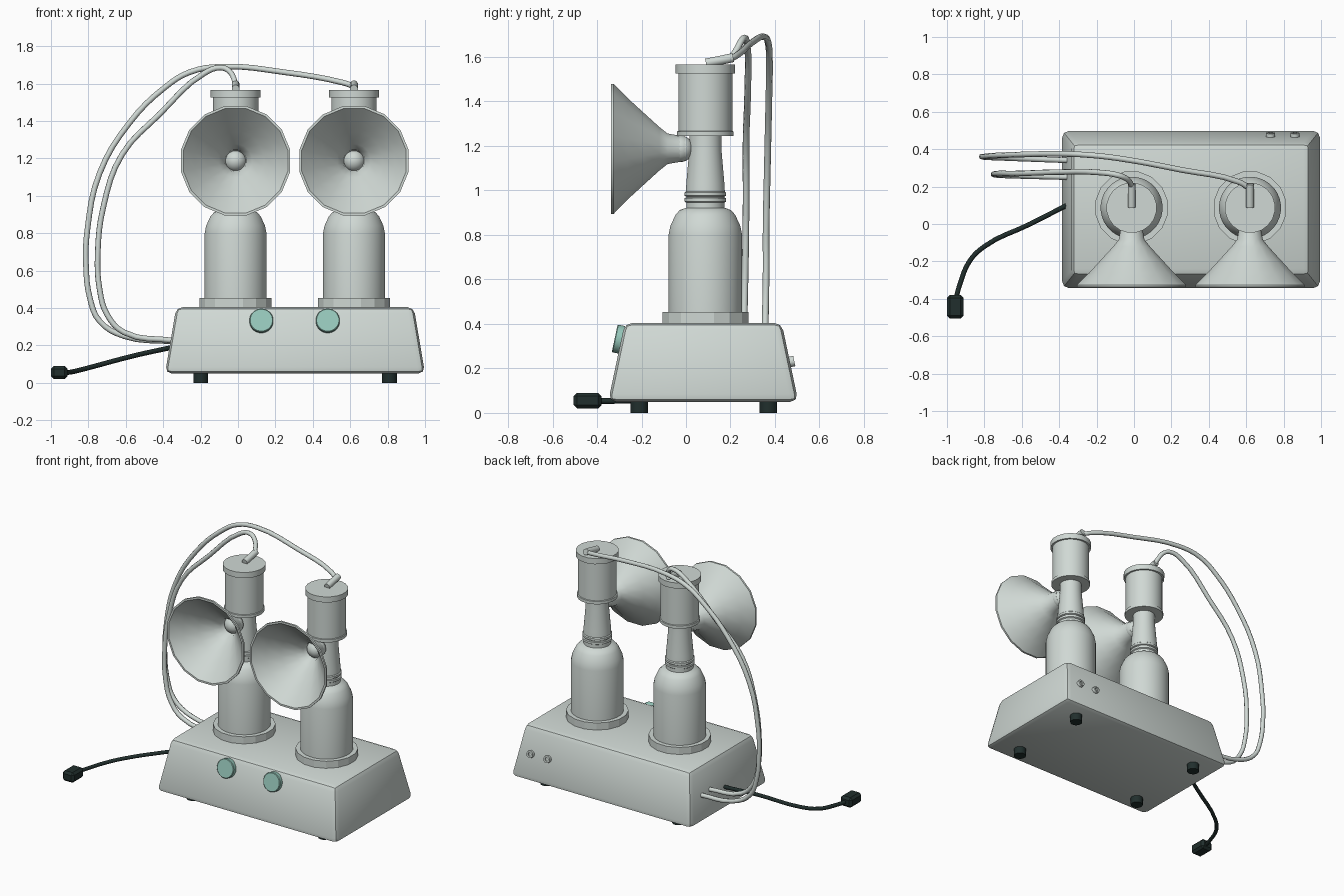
import bpy, bmesh, math
from mathutils import Vector, Matrix

if "Cube" in bpy.data.objects:
    bpy.data.objects.remove(bpy.data.objects["Cube"])


def material(name, rgb):
    m = bpy.data.materials.new(name)
    m.diffuse_color = (*rgb, 1)
    m.use_nodes = True
    m.node_tree.nodes["Principled BSDF"].inputs["Base Color"].default_value = m.diffuse_color
    return m


GREY = material("pale grey", (0.63, 0.69, 0.66))
TEAL = material("teal", (0.31, 0.58, 0.50))
BLACK = material("black", (0.015, 0.028, 0.026))


def finish(name, bm, mat, loc=(0, 0, 0), rot=(0, 0, 0), angle=35):
    bmesh.ops.recalc_face_normals(bm, faces=bm.faces)
    me = bpy.data.meshes.new(name)
    bm.to_mesh(me)
    bm.free()
    ob = bpy.data.objects.new(name, me)
    bpy.context.collection.objects.link(ob)
    ob.location, ob.rotation_euler = loc, rot
    me.materials.append(mat)
    select(ob)
    if angle:
        bpy.ops.object.shade_smooth_by_angle(angle=math.radians(angle))
    return ob


def select(ob):
    bpy.ops.object.select_all(action='DESELECT')
    ob.select_set(True)
    bpy.context.view_layer.objects.active = ob


def lathe(name, profile, sides, mat, loc, rot=(0, 0, 0), angle=35, closed=False):
    """Revolve (radius, height) points around z; ends are capped unless closed."""
    bm = bmesh.new()
    rings = []
    for r, h in profile:
        rings.append([bm.verts.new((r * math.cos(a), r * math.sin(a), h))
                      for a in (2 * math.pi * (i + 0.5) / sides for i in range(sides))])
    pairs = list(zip(rings, rings[1:]))
    if closed:
        pairs.append((rings[-1], rings[0]))
    for a, b in pairs:
        for i in range(sides):
            j = (i + 1) % sides
            bm.faces.new((a[i], a[j], b[j], b[i]))
    if not closed:
        bm.faces.new(rings[0])
        bm.faces.new(rings[-1])
    return finish(name, bm, mat, loc, rot, angle)


def rounded_box(name, lo, hi, mat, bevel, taper=(0, 0), segments=2):
    """Box whose top is inset by taper, with bevelled edges."""
    lo, hi = Vector(lo), Vector(hi)
    c, s = (lo + hi) / 2, hi - lo
    bm = bmesh.new()
    bmesh.ops.create_cube(bm, size=1, matrix=Matrix.Diagonal((*s, 1)))
    for v in bm.verts:
        if v.co.z > 0:
            v.co.x -= math.copysign(taper[0], v.co.x)
            v.co.y -= math.copysign(taper[1], v.co.y)
    bmesh.ops.bevel(bm, geom=bm.edges[:], offset=bevel, segments=segments,
                    profile=0.5, affect='EDGES')
    return finish(name, bm, mat, c, angle=30)


def tube(name, points, radius, mat):
    cu = bpy.data.curves.new(name, 'CURVE')
    cu.dimensions = '3D'
    cu.bevel_depth, cu.bevel_resolution = radius, 2
    cu.resolution_u, cu.use_fill_caps = 4, True
    sp = cu.splines.new('BEZIER')
    sp.bezier_points.add(len(points) - 1)
    for bp, p in zip(sp.bezier_points, points):
        bp.co = p
        bp.handle_left_type = bp.handle_right_type = 'AUTO'
    ob = bpy.data.objects.new(name, cu)
    bpy.context.collection.objects.link(ob)
    cu.materials.append(mat)
    select(ob)
    bpy.ops.object.convert(target='MESH')
    bpy.ops.object.shade_smooth_by_angle(angle=math.radians(50))


# Tapered housing and its feet
rounded_box("housing", (-0.39, -0.35, 0.05), (1.0, 0.505, 0.405), GREY, 0.035, (0.06, 0.075))
for x in (-0.2, 0.81):
    for y in (-0.21, 0.37):
        lathe("foot", [(0.04, 0), (0.04, 0.06)], 16, BLACK, (x, y, 0))

# Knobs on the sloping front, sockets on the sloping back
TILT = math.atan2(0.075, 0.355)
for x in (0.125, 0.48):
    lathe("knob", [(0.064, -0.01), (0.064, 0.02), (0.06, 0.024)], 24, TEAL,
          (x, -0.297, 0.33), (math.pi / 2 - TILT, 0, 0))
for x in (0.73, 0.86):
    lathe("socket", [(0.024, -0.02), (0.024, 0.015), (0.012, 0.015), (0.012, 0.006)], 16, GREY,
          (x, 0.472, 0.23), (-math.pi / 2 + TILT, 0, 0))

# Two identical bottle towers, each with a horn
BOTTLE = [(0.166, 0.44), (0.166, 0.80), (0.158, 0.84), (0.135, 0.89), (0.115, 0.912), (0.086, 0.922),
          (0.086, 0.945), (0.094, 0.95), (0.094, 0.965), (0.086, 0.968), (0.086, 0.972),
          (0.094, 0.976), (0.094, 0.99), (0.088, 0.995), (0.086, 1.03), (0.073, 1.18), (0.072, 1.26)]
HORN = [(0.055, 0.0), (0.07, 0.083), (0.10, 0.12), (0.165, 0.19), (0.232, 0.262), (0.298, 0.325),
        (0.298, 0.338), (0.285, 0.338), (0.222, 0.27), (0.155, 0.198), (0.09, 0.126),
        (0.06, 0.088), (0.045, 0.0)]
for x in (-0.013, 0.62):
    at = (x, 0.087, 0)
    lathe("bottle_collar", [(0.197, 0.40), (0.197, 0.454)], 16, GREY, at, angle=15)
    lathe("bottle", BOTTLE, 32, GREY, at)
    lathe("upper_canister", [(0.128, 1.245), (0.128, 1.265), (0.122, 1.267), (0.122, 1.53)],
          32, GREY, at)
    lathe("canister_cap", [(0.135, 1.526), (0.135, 1.565)], 20, GREY, at)
    lathe("horn", HORN, 16, GREY, (x, 0, 1.187), (math.pi / 2, 0, 0), 45, True)
    # Rounded plug in the throat of the horn
    bm = bmesh.new()
    bmesh.ops.create_uvsphere(bm, u_segments=20, v_segments=12, radius=0.06)
    finish("horn_plug", bm, GREY, (x, -0.026, 1.187), (math.pi / 2, 0, 0))
    # Short lead connector lying on the cap
    lathe("lead_connector", [(0.021, 0), (0.021, 0.125)], 12, GREY, (x, 0.09, 1.572),
          (-math.pi / 2 + 0.2, 0, 0))

# Leads from the caps around to the side of the housing
tube("inner_lead", [(-0.013, 0.19, 1.585), (-0.02, 0.22, 1.62), (-0.045, 0.245, 1.665),
                    (-0.09, 0.262, 1.685), (-0.18, 0.275, 1.655), (-0.42, 0.277, 1.435),
                    (-0.62, 0.27, 1.22), (-0.72, 0.27, 0.94), (-0.75, 0.267, 0.69),
                    (-0.74, 0.263, 0.5), (-0.70, 0.26, 0.365), (-0.61, 0.257, 0.27),
                    (-0.34, 0.25, 0.225)], 0.015, GREY)
tube("outer_lead", [(0.62, 0.19, 1.585), (0.56, 0.225, 1.605), (0.25, 0.29, 1.66),
                    (-0.09, 0.352, 1.69), (-0.26, 0.37, 1.66), (-0.39, 0.375, 1.58),
                    (-0.58, 0.372, 1.39), (-0.74, 0.366, 1.12), (-0.805, 0.36, 0.82),
                    (-0.813, 0.36, 0.635), (-0.79, 0.357, 0.445), (-0.74, 0.355, 0.33),
                    (-0.61, 0.35, 0.25), (-0.34, 0.34, 0.22)], 0.015, GREY)

# Power cord and plug
tube("power_cord", [(-0.35, 0.105, 0.19), (-0.555, 0.0, 0.145), (-0.8, -0.12, 0.08),
                    (-0.88, -0.2, 0.06), (-0.93, -0.32, 0.054), (-0.953, -0.40, 0.054)],
     0.013, BLACK)
rounded_box("power_plug", (-1.0, -0.505, 0.02), (-0.912, -0.38, 0.09), BLACK, 0.015, segments=1)
